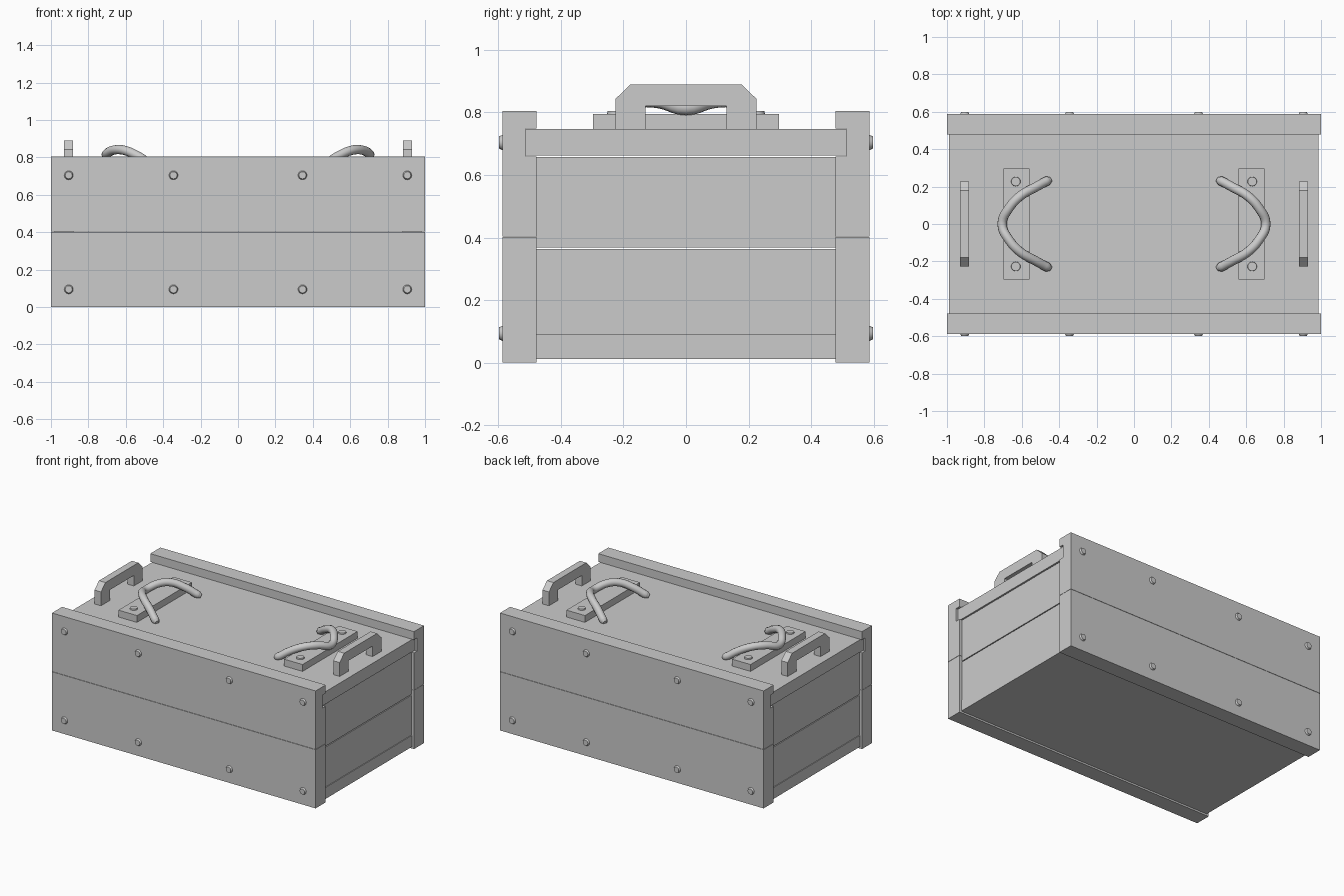
import bpy, bmesh, math
from mathutils import Matrix

if "Cube" in bpy.data.objects:
    bpy.data.objects.remove(bpy.data.objects["Cube"])

grey = bpy.data.materials.new("plain_grey")
grey.diffuse_color = (0.6, 0.6, 0.6, 1)
grey.use_nodes = True
grey.node_tree.nodes["Principled BSDF"].inputs["Base Color"].default_value = grey.diffuse_color


def finish(name, bm):
    bmesh.ops.recalc_face_normals(bm, faces=bm.faces)
    mesh = bpy.data.meshes.new(name)
    bm.to_mesh(mesh)
    bm.free()
    mesh.materials.append(grey)
    ob = bpy.data.objects.new(name, mesh)
    bpy.context.collection.objects.link(ob)
    return ob


def extrude_x(name, profile, x0, x1):
    """Prism along x from a (y, z) outline."""
    bm = bmesh.new()
    face = bm.faces.new([bm.verts.new((x0, y, z)) for y, z in profile])
    out = bmesh.ops.extrude_face_region(bm, geom=[face])
    verts = [g for g in out["geom"] if isinstance(g, bmesh.types.BMVert)]
    bmesh.ops.translate(bm, verts=verts, vec=(x1 - x0, 0, 0))
    return finish(name, bm)


def box(name, x0, x1, y0, y1, z0, z1):
    return extrude_x(name, [(y0, z0), (y1, z0), (y1, z1), (y0, z1)], x0, x1)


def bolt(name, loc, r1, r2, depth, rot=Matrix()):
    """Slightly tapered round bolt head, rising from loc."""
    bm = bmesh.new()
    bmesh.ops.create_cone(bm, cap_ends=True, segments=16, radius1=r1, radius2=r2, depth=depth,
                          matrix=Matrix.Translation(loc) @ rot @ Matrix.Translation((0, 0, depth / 2)))
    for f in bm.faces:
        f.smooth = len(f.verts) == 4
    for e in bm.edges:
        e.smooth = not any(len(f.verts) > 4 for f in e.link_faces)
    return finish(name, bm)


# Long side planks; the upper one has a groove for the sliding lid
for s, side in ((-1, "front"), (1, "back")):
    a, b, g = s * 0.478, s * 0.587, s * 0.512
    box(f"{side}_lower_plank", -1, 1, a, b, 0, 0.402)
    extrude_x(f"{side}_upper_plank",
              [(a, 0.404), (b, 0.404), (b, 0.805), (a, 0.805),
               (a, 0.749), (g, 0.749), (g, 0.659), (a, 0.659)], -1, 1)
    # Bolts through the side planks
    for x in (-0.905, -0.345, 0.345, 0.905):
        for z in (0.094, 0.704):
            bolt(f"{side}_bolt", (x, s * 0.583, z), 0.026, 0.019, 0.015,
                 Matrix.Rotation(-s * math.pi / 2, 4, 'X'))

# Floor and sliding lid
box("floor_board", -0.985, 0.985, -0.478, 0.478, 0.012, 0.09)
box("lid", -0.988, 0.986, -0.511, 0.511, 0.663, 0.748)

for s, side in ((-1, "left"), (1, "right")):
    # End planks with thin gaps between them
    box(f"{side}_lower_end_plank", s * 0.88, s * 0.98, -0.478, 0.478, 0.09, 0.363)
    box(f"{side}_upper_end_plank", s * 0.88, s * 0.98, -0.478, 0.478, 0.369, 0.658)

    # Chamfered grip on the lid
    half = [(0.13, 0.82), (0.13, 0.746), (0.226, 0.746), (0.226, 0.843), (0.178, 0.889)]
    extrude_x(f"{side}_grip", half + [(-y, z) for y, z in reversed(half)],
              s * 0.881, s * 0.93)

    # Cleat holding the rope, with two bolts
    box(f"{side}_cleat", s * 0.558, s * 0.698, -0.298, 0.298, 0.746, 0.795)
    for y in (-0.227, 0.227):
        bolt(f"{side}_cleat_bolt", (s * 0.632, y, 0.79), 0.026, 0.024, 0.014)

    # Curved rope loop
    arm = [(0.446, 0.238, 0.754, 0.6), (0.462, 0.231, 0.760, 1), (0.53, 0.195, 0.804, 1),
           (0.61, 0.148, 0.838, 1), (0.668, 0.085, 0.838, 1)]
    path = arm + [(0.705, 0, 0.816, 1)] + [(x, -y, z, r) for x, y, z, r in reversed(arm)]
    curve = bpy.data.curves.new(f"{side}_rope", 'CURVE')
    curve.dimensions = '3D'
    curve.bevel_depth = 0.025
    curve.bevel_resolution = 4
    curve.resolution_u = 5
    curve.use_fill_caps = True
    spline = curve.splines.new('BEZIER')
    spline.bezier_points.add(len(path) - 1)
    for p, (x, y, z, r) in zip(spline.bezier_points, path):
        p.co = (s * x, y, z)
        p.radius = r
        p.handle_left_type = p.handle_right_type = 'AUTO'
    curve.materials.append(grey)
    bpy.context.collection.objects.link(bpy.data.objects.new(f"{side}_rope", curve))
